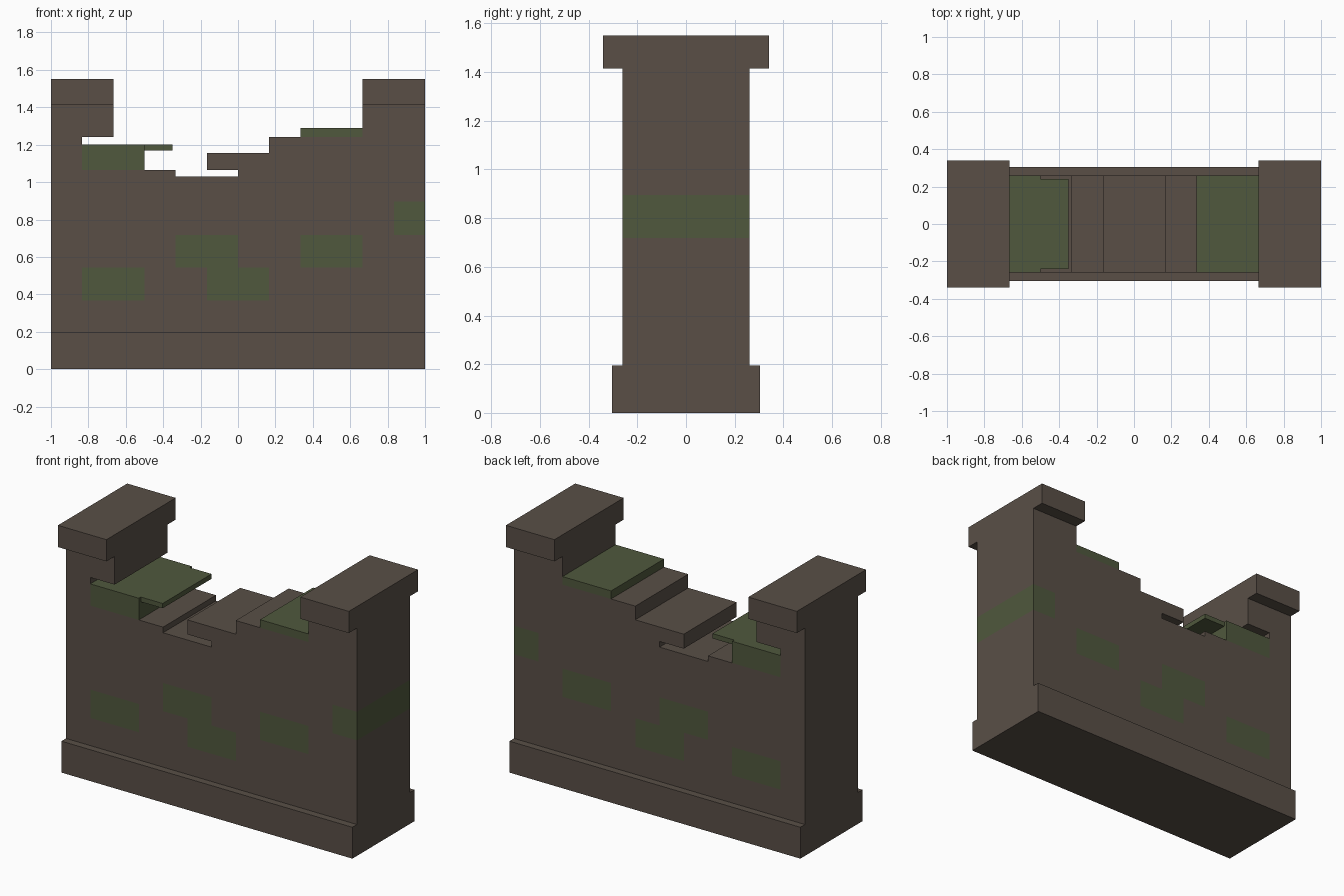
import bpy, bmesh

if "Cube" in bpy.data.objects:
    bpy.data.objects.remove(bpy.data.objects["Cube"])


def material(name, rgb):
    m = bpy.data.materials.new(name)
    m.diffuse_color = (*rgb, 1.0)
    m.use_nodes = True
    m.node_tree.nodes["Principled BSDF"].inputs["Base Color"].default_value = m.diffuse_color
    return m


STONE = material("brown stone", (0.100, 0.078, 0.062))
MOSS = material("moss green", (0.080, 0.098, 0.047))


def finish(name, bm, mats):
    bmesh.ops.remove_doubles(bm, verts=bm.verts, dist=1e-5)
    bmesh.ops.recalc_face_normals(bm, faces=bm.faces)
    me = bpy.data.meshes.new(name)
    bm.to_mesh(me)
    bm.free()
    for m in mats:
        me.materials.append(m)
    ob = bpy.data.objects.new(name, me)
    bpy.context.collection.objects.link(ob)
    return ob


def box(name, x0, x1, half_y, z0, z1, mat):
    bm = bmesh.new()
    bmesh.ops.create_cube(bm, size=1)
    for v in bm.verts:
        v.co.x = x1 if v.co.x > 0 else x0
        v.co.y = half_y if v.co.y > 0 else -half_y
        v.co.z = z1 if v.co.z > 0 else z0
    return finish(name, bm, [mat])


# Key dimensions: half-brick columns are 1/6 wide
B = 1 / 6
D = 0.26          # half depth of wall
PL, TOP, CAP = 0.195, 1.415, 1.55

# Wall outline as solid rectangles in the front plane: x0, x1, z0, z1
solid = [
    (-1, -5*B, PL, TOP), (-5*B, -4*B, 1.24, TOP),      # left pillar, undercut
    (-5*B, -3*B, PL, 1.20), (-3*B, -2*B, PL, 1.065),   # broken left steps
    (-2*B, 0, PL, 1.03), (0, B, PL, 1.065),            # lowest part of gap
    (-B, B, 1.065, 1.155),                             # overhanging brick
    (B, 2*B, PL, 1.24), (2*B, 4*B, PL, 1.29),          # right steps
    (4*B, 1, PL, TOP),                                 # right pillar
]
# Mossy bricks, running through the whole wall depth
mossy = [
    (-5*B, -3*B, 0.367, 0.543), (-B, B, 0.367, 0.543),
    (-2*B, 0, 0.543, 0.718), (2*B, 4*B, 0.543, 0.718),
    (5*B, 1, 0.718, 0.895),
    (-5*B, -3*B, 1.065, 1.20), (2*B, 4*B, 1.24, 1.29),
]

# Wall: fill a brick grid, making only the exposed faces of each cell
xs = [i * B for i in range(-6, 7)]
zs = sorted({z for r in solid + mossy for z in r[2:]})


def inside(rects, i, k):
    if not (0 <= i < len(xs) - 1 and 0 <= k < len(zs) - 1):
        return False
    x, z = (xs[i] + xs[i + 1]) / 2, (zs[k] + zs[k + 1]) / 2
    return any(a < x < b and c < z < d for a, b, c, d in rects)


bm = bmesh.new()
for i in range(len(xs) - 1):
    for k in range(len(zs) - 1):
        if not inside(solid, i, k):
            continue
        a, b, c, d = xs[i], xs[i + 1], zs[k], zs[k + 1]
        quads = [[(x, s * D, z) for x, z in ((a, c), (b, c), (b, d), (a, d))] for s in (-1, 1)]
        for di, dk, p, q in ((-1, 0, (a, c), (a, d)), (1, 0, (b, c), (b, d)),
                             (0, -1, (a, c), (b, c)), (0, 1, (a, d), (b, d))):
            if not inside(solid, i + di, k + dk):
                quads.append([(p[0], -D, p[1]), (q[0], -D, q[1]), (q[0], D, q[1]), (p[0], D, p[1])])
        for quad in quads:
            f = bm.faces.new([bm.verts.new(v) for v in quad])
            f.material_index = int(inside(mossy, i, k))
finish("brick_wall", bm, [STONE, MOSS])

# Plinth, thin broken mossy ledge and the two pillar caps
box("plinth", -1, 1, 0.305, 0, PL, STONE)
box("broken_ledge", -3*B, -0.35, 0.24, 1.17, 1.20, MOSS)
box("left_cap", -1, -4*B, 0.34, TOP, CAP, STONE)
box("right_cap", 4*B, 1, 0.34, TOP, CAP, STONE)
